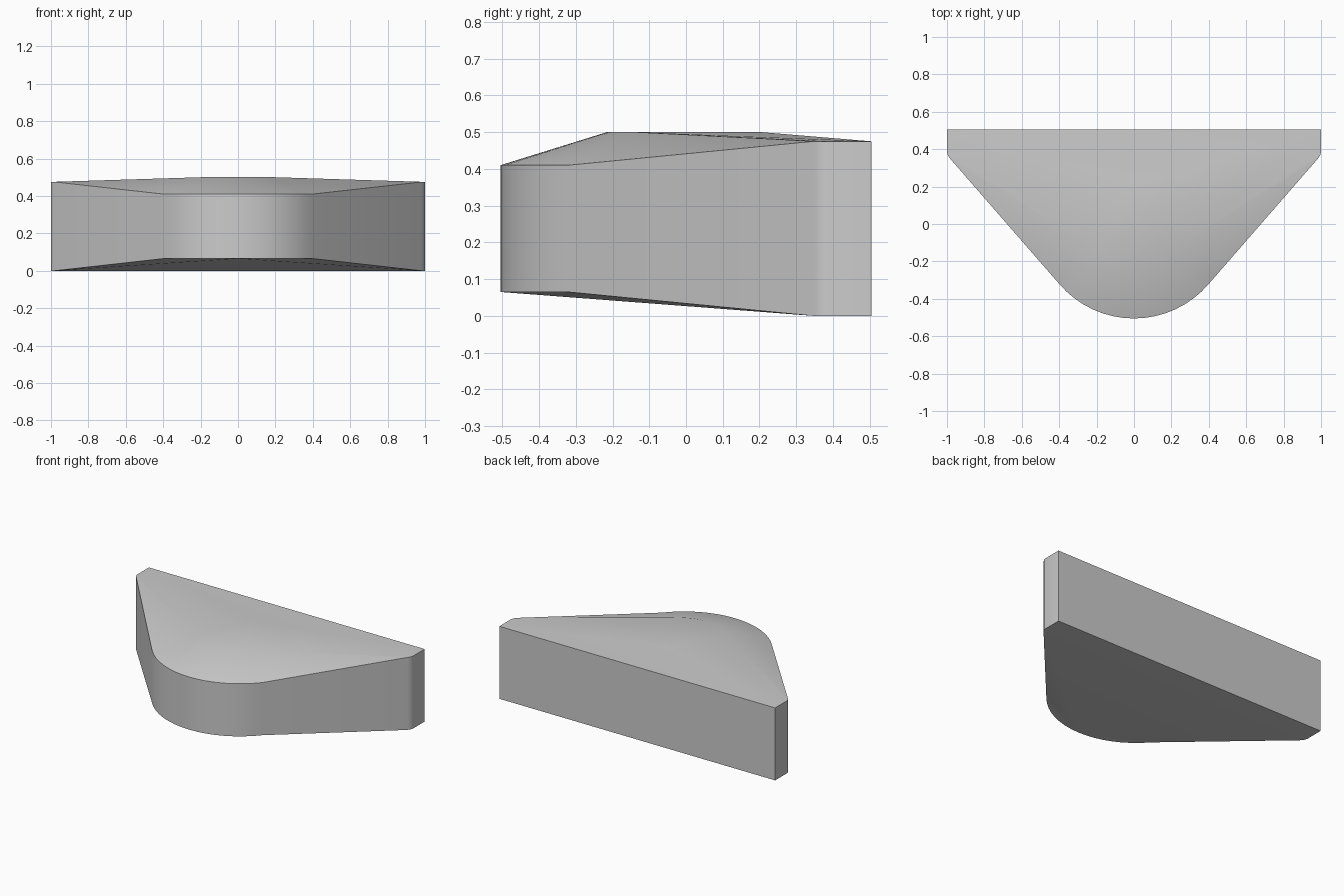
import bpy, bmesh
from math import sin, cos, asin, radians

if "Cube" in bpy.data.objects:
    bpy.data.objects.remove(bpy.data.objects["Cube"])

N = 16          # segments of the rounded nose
bm = bmesh.new()


def arc(radius, half_width, tip_y, z):
    """Nose arc from left to right, bulging towards -y."""
    a = asin(half_width / radius)
    angles = [a * (2 * i / N - 1) for i in range(N + 1)]
    return [bm.verts.new((radius * sin(t), tip_y + radius * (1 - cos(t)), z)) for t in angles]


def corner(side, z):
    """Back corner followed by the small rounding into the slanted side."""
    pts = [(1, 0.505), (1, 0.385), (0.996, 0.368), (0.982, 0.348)]
    return [bm.verts.new((side * x, y, z)) for x, y in pts]


# Rims of the body: left corner, nose, right corner
top_l, top_r = corner(-1, 0.475), corner(1, 0.475)
bot_l, bot_r = corner(-1, 0), corner(1, 0)
top_nose = arc(0.525, 0.4, -0.505, 0.41)
bot_nose = arc(0.525, 0.4, -0.505, 0.065)
top_rim = top_l + top_nose + top_r[::-1]
bot_rim = bot_l + bot_nose + bot_r[::-1]

# Upright walls
count = len(top_rim)
for i in range(count):
    j = (i + 1) % count
    bm.faces.new((bot_rim[i], bot_rim[j], top_rim[j], top_rim[i]))

# Raised flat on top with a rounded front and shallow back point
crest = arc(0.304, 0.2, -0.215, 0.5)
back = bm.verts.new((0, 0.205, 0.5))
bm.faces.new(crest + [back])

# Sloped top surfaces
for i in range(N):
    bm.faces.new((top_nose[i], top_nose[i + 1], crest[i + 1], crest[i]))
for rim, k in ((top_l, 0), (top_r, N)):
    bm.faces.new((rim[3], top_nose[k], crest[k]))
    for i in range(3):
        bm.faces.new((rim[i], rim[i + 1], crest[k]))
    bm.faces.new((rim[0], crest[k], back))
bm.faces.new((top_l[0], back, top_r[0]))

# Underside: flat back strip and a shallow rise to the nose
bm.faces.new(bot_l + bot_r[::-1])
tip = bot_nose[N // 2]
bm.faces.new((bot_l[3], tip, bot_r[3]))
bm.faces.new((bot_l[3], bot_nose[0], tip))
bm.faces.new((bot_r[3], bot_nose[N], tip))
for i in range(N):
    if tip not in (bot_nose[i], bot_nose[i + 1]):
        bm.faces.new((bot_nose[i], bot_nose[i + 1], tip))

bmesh.ops.recalc_face_normals(bm, faces=bm.faces)
mesh = bpy.data.meshes.new("wedge_body")
bm.to_mesh(mesh)
bm.free()
body = bpy.data.objects.new("wedge_body", mesh)
bpy.context.collection.objects.link(body)

# Smooth shading with crisp rims
bpy.context.view_layer.objects.active = body
body.select_set(True)
bpy.ops.object.shade_smooth_by_angle(angle=radians(30))
